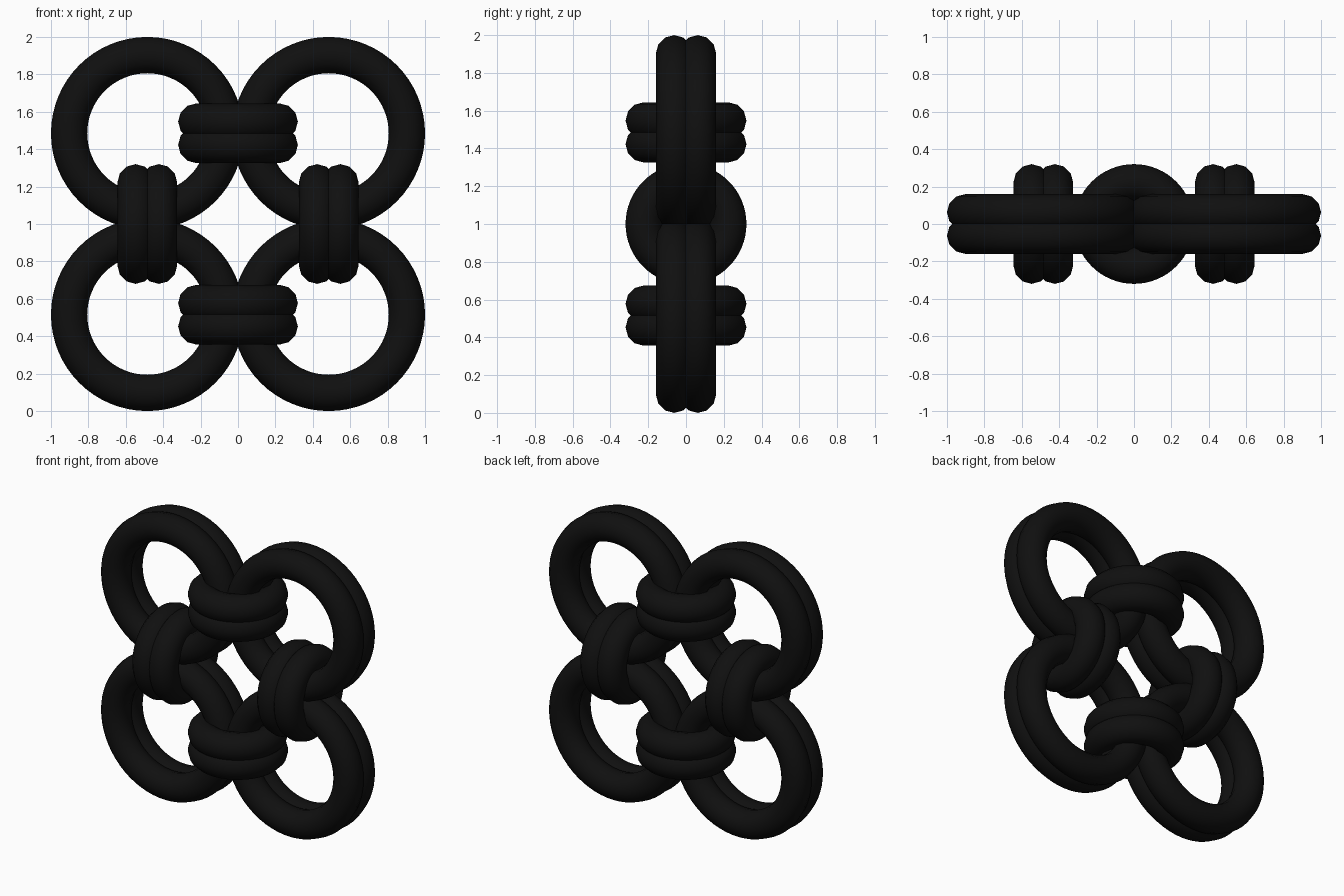
import bpy
from math import pi

if "Cube" in bpy.data.objects:
    bpy.data.objects.remove(bpy.data.objects["Cube"])

TUBE = 0.097      # tube radius
GAP = 0.0625      # half distance between the twin tubes
BIG = 0.418       # centreline radius of the large rings
SMALL = 0.223     # centreline radius of the connecting rings
C = 0.485         # ring spacing from the centre

black = bpy.data.materials.new("black_metal")
black.diffuse_color = (0.005, 0.005, 0.005, 1)
black.use_nodes = True
black.node_tree.nodes["Principled BSDF"].inputs["Base Color"].default_value = black.diffuse_color

ROT = {"x": (0, pi / 2, 0), "y": (pi / 2, 0, 0), "z": (0, 0, 0)}


def twin_ring(name, centre, axis, radius):
    """Two touching tori side by side along the given axis."""
    for s in (-1, 1):
        loc = list(centre)
        loc["xyz".index(axis)] += s * GAP
        bpy.ops.mesh.primitive_torus_add(
            location=loc, rotation=ROT[axis], major_radius=radius,
            minor_radius=TUBE, major_segments=64, minor_segments=12)
        ob = bpy.context.object
        ob.name = name
        ob.data.materials.append(black)
        bpy.ops.object.shade_smooth()


for s in (-1, 1):
    # Large rings facing the front
    for t in (-1, 1):
        twin_ring("large_ring", (s * C, 0, 1 + t * C), "y", BIG)
    # Connecting rings: horizontal pair and upright pair
    twin_ring("horizontal_link", (0, 0, 1 + s * C), "z", SMALL)
    twin_ring("upright_link", (s * C, 0, 1), "x", SMALL)
